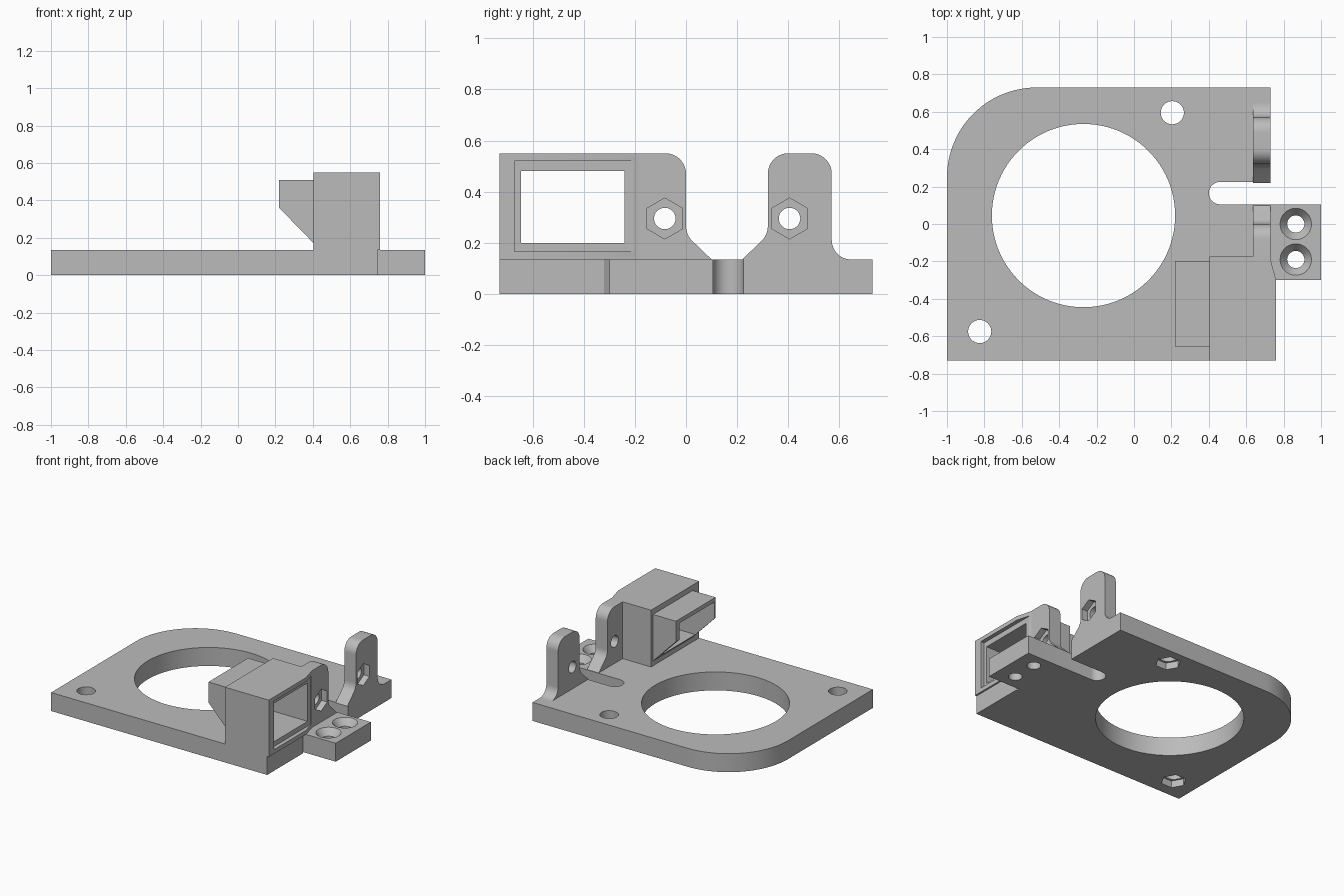
import bpy, bmesh
from math import cos, sin, radians

if "Cube" in bpy.data.objects:
    bpy.data.objects.remove(bpy.data.objects["Cube"], do_unlink=True)

grey = bpy.data.materials.new("plain grey")
grey.use_nodes = True
grey.diffuse_color = (0.5, 0.5, 0.5, 1)
grey.node_tree.nodes["Principled BSDF"].inputs["Base Color"].default_value = (0.5, 0.5, 0.5, 1)

PLATE = 0.135            # plate thickness
EAR = (0.635, 0.73)      # ear thickness range in x
TOP = 0.55               # height of ears and housing


def arc(cx, cy, r, start, end, n=12):
    angles = [radians(start + (end - start) * i / n) for i in range(n + 1)]
    return [(cx + r * cos(a), cy + r * sin(a)) for a in angles]


def ring(cx, cy, r, n, turn=0):
    return arc(cx, cy, r, turn, turn + 360, n)[:-1]


def rect(u0, u1, v0, v1):
    return [(u0, v0), (u1, v0), (u1, v1), (u0, v1)]


def prism(name, axis, profile, lo, hi, top=None):
    """Extrude a 2D profile along an axis; top gives a different end profile."""
    place = {"x": lambda u, v, h: (h, u, v),
             "y": lambda u, v, h: (u, h, v),
             "z": lambda u, v, h: (u, v, h)}[axis]
    bm = bmesh.new()
    a = [bm.verts.new(place(u, v, lo)) for u, v in profile]
    b = [bm.verts.new(place(u, v, hi)) for u, v in (top or profile)]
    bm.faces.new(a)
    bm.faces.new(b)
    for i in range(len(a)):
        j = (i + 1) % len(a)
        bm.faces.new((a[i], a[j], b[j], b[i]))
    bmesh.ops.recalc_face_normals(bm, faces=bm.faces)
    mesh = bpy.data.meshes.new(name)
    bm.to_mesh(mesh)
    bm.free()
    obj = bpy.data.objects.new(name, mesh)
    bpy.context.collection.objects.link(obj)
    mesh.materials.append(grey)
    return obj


def activate(obj):
    bpy.ops.object.select_all(action="DESELECT")
    obj.select_set(True)
    bpy.context.view_layer.objects.active = obj


def finish(obj, cutters=()):
    """Cut the holes, then smooth the round surfaces."""
    activate(obj)
    for c in cutters:
        c.hide_render = True
        mod = obj.modifiers.new("cut", "BOOLEAN")
        mod.operation, mod.solver, mod.object = "DIFFERENCE", "EXACT", c
        bpy.ops.object.modifier_apply(modifier=mod.name)
        bpy.data.objects.remove(c, do_unlink=True)
    activate(obj)
    bpy.ops.object.shade_smooth_by_angle(angle=radians(30))


# Base plate with rounded corner, side slot and screw tab
outline = [(-1, -0.73), (0.747, -0.73), (0.747, -0.32), (0.735, -0.3), (1, -0.3), (1, 0.105)]
outline += arc(0.46, 0.165, 0.06, 270, 90, 16)
outline += [(0.73, 0.225), (0.73, 0.73)]
outline += arc(-0.52, 0.25, 0.48, 90, 180, 24)
plate = prism("base_plate", "z", outline, 0, PLATE)
cuts = [prism("bore", "z", ring(-0.27, 0.045, 0.49, 96), -0.1, 0.3)]
for x, y in ((0.205, 0.595), (-0.825, -0.575)):      # mounting holes with nut pockets below
    cuts.append(prism("hole", "z", ring(x, y, 0.062, 32), -0.1, 0.3))
    cuts.append(prism("nut", "z", ring(x, y, 0.085, 6), -0.1, 0.05))
for y in (0, -0.19):                                 # countersunk holes in the tab
    cuts.append(prism("hole", "z", ring(0.865, y, 0.046, 32), -0.1, 0.3))
    cuts.append(prism("sink", "z", ring(0.865, y, 0.044, 32), PLATE - 0.05, PLATE + 0.01,
                      ring(0.865, y, 0.092, 32)))
finish(plate, cuts)

# Sensor housing with chamfered corner, lip recess and window
housing = prism("housing", "z", [(0.405, -0.73), (0.76, -0.73), (0.76, -0.3), (0.73, -0.19),
                                 (0.73, -0.175), (0.405, -0.175)], PLATE, TOP)
window = rect(-0.645, -0.24, 0.2, 0.48)
finish(housing, [prism("window", "x", window, 0.1, 0.9),
                 prism("recess", "x", rect(-0.67, -0.205, 0.165, 0.52), 0.731, 0.9)])

# Hood behind the housing, open through its sloped underside
hood = prism("hood", "y", [(0.22, 0.51), (0.22, 0.36), (0.405, 0.17), (0.405, 0.51)],
             -0.656, -0.198)
finish(hood, [prism("window", "x", window, 0.1, 0.9)])

# Hinge ears, each with a bolt hole and a hexagonal nut pocket
front = [(-0.175, PLATE), (0.1, PLATE)]
front += arc(0.08, 0.265, 0.08, 225, 180, 8) + arc(-0.08, TOP - 0.08, 0.08, 0, 90)
front += [(-0.175, TOP)]
back = [(0.22, PLATE), (0.645, PLATE)]
back += arc(0.645, 0.21, 0.075, 270, 180)
back += arc(0.49, TOP - 0.08, 0.08, 0, 90) + arc(0.4, TOP - 0.08, 0.08, 90, 180)
back += arc(0.24, 0.265, 0.08, 0, -45, 8)
for name, profile, y in (("front_ear", front, -0.083), ("back_ear", back, 0.405)):
    ear = prism(name, "x", profile, *EAR)
    finish(ear, [prism("hole", "x", ring(y, 0.295, 0.042, 32), 0.5, 0.9),
                 prism("nut", "x", ring(y, 0.295, 0.08, 6, 30), EAR[1] - 0.045, 0.9)])
